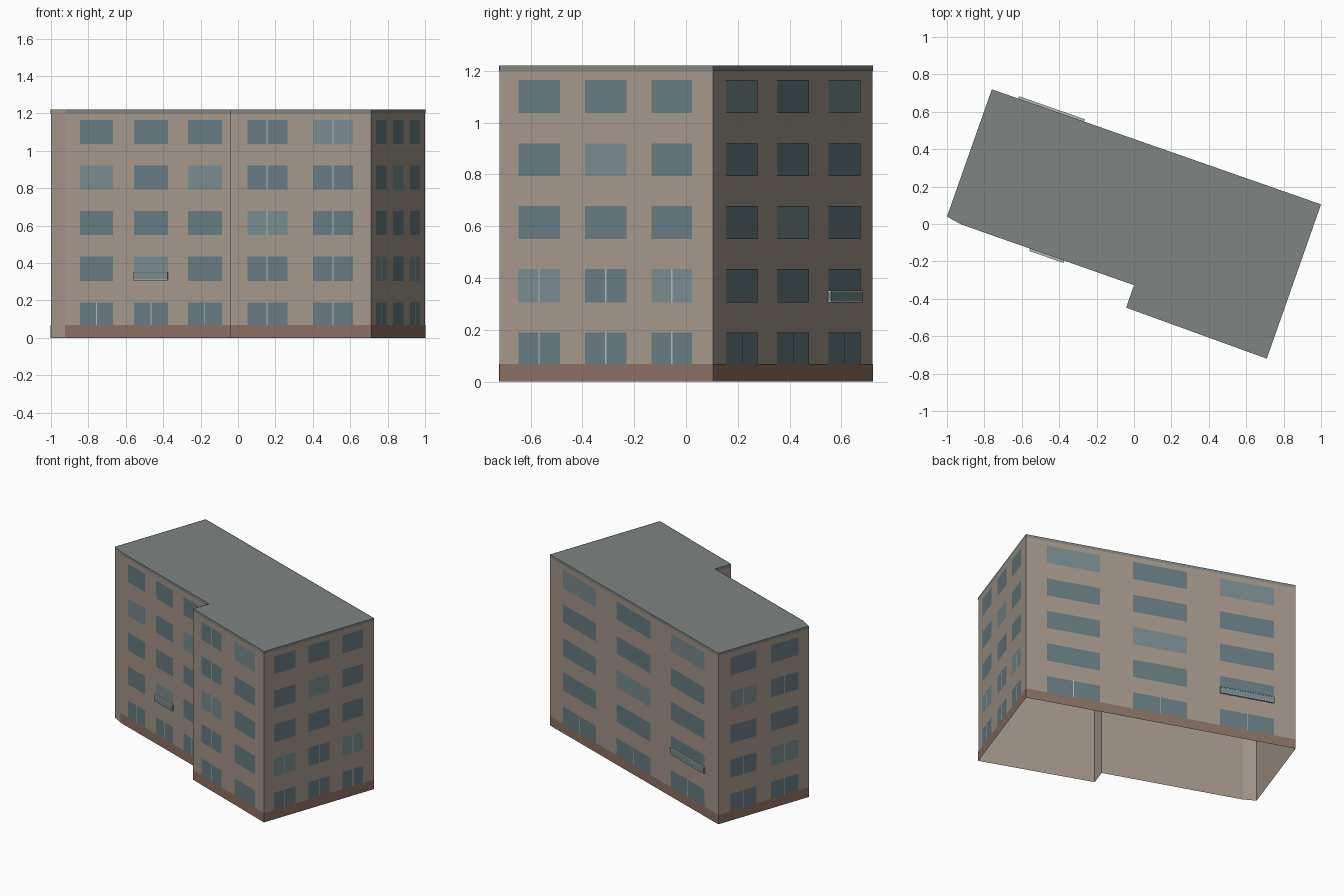
import bpy, bmesh
from mathutils import Vector

if "Cube" in bpy.data.objects:
    bpy.data.objects.remove(bpy.data.objects["Cube"])

H = 1.22
A, A2, B, C, D, E, F = [Vector((x, y, 0)) for x, y in (
    (-1, .04), (-.925, -.002), (0, -.327), (-.042, -.447),
    (.71, -.72), (1, .105), (-.76, .72))]
OUTLINE = [A, A2, B, C, D, E, F]
UP = Vector((0, 0, 1))


def material(name, rgb):
    m = bpy.data.materials.new(name)
    m.diffuse_color = (*rgb, 1)
    m.use_nodes = True
    m.node_tree.nodes["Principled BSDF"].inputs["Base Color"].default_value = m.diffuse_color
    return m


PLASTER = material("plaster", (.37, .31, .255))
GLASS = material("glass", (.135, .20, .225))
PALE_GLASS = material("pale_glass", (.19, .26, .275))
BRICK = material("brick", (.26, .165, .125))
ROOF = material("roofing", (.21, .235, .225))
FRAME = material("frame", (.45, .5, .5))


def finish(name, bm, mat):
    me = bpy.data.meshes.new(name)
    bm.to_mesh(me)
    bm.free()
    me.materials.append(mat)
    ob = bpy.data.objects.new(name, me)
    bpy.context.collection.objects.link(ob)


def panel(bm, p, q, u0, u1, z0, z1, out=.002, depth=0):
    """Upright rectangle on wall p-q, or a box when depth is given."""
    d = q - p
    n = Vector((d.y, -d.x, 0)).normalized() * out
    pts = [p + d * u + n + UP * z for u, z in ((u0, z0), (u1, z0), (u1, z1), (u0, z1))]
    f = bm.faces.new([bm.verts.new(v) for v in pts])
    if depth:
        back = [bm.verts.new(v - n.normalized() * depth) for v in pts]
        front = list(f.verts)
        for i in range(4):
            j = (i + 1) % 4
            bm.faces.new((front[j], front[i], back[i], back[j]))


# Hollow wall shell, open underneath
bm = bmesh.new()
for i, p in enumerate(OUTLINE):
    panel(bm, p, OUTLINE[(i + 1) % 7], 0, 1, 0, H, 0)
bmesh.ops.remove_doubles(bm, verts=bm.verts, dist=1e-5)
finish("walls", bm, PLASTER)

# Flat roof
bm = bmesh.new()
bm.faces.new([bm.verts.new(p + UP * H) for p in OUTLINE])
finish("roof", bm, ROOF)

# Brick base and roof-edge trim on every wall but the corner strip
base, trim = bmesh.new(), bmesh.new()
for p, q in zip(OUTLINE[1:], OUTLINE[2:] + [A]):
    panel(base, p, q, 0, 1, 0, .068)
    panel(trim, p, q, 0, 1, 1.2, H)
finish("brick_base", base, BRICK)
finish("roof_trim", trim, ROOF)

# Windows: wall, column spans along it, floors that have a centre bar
LAYOUT = [
    (A2, B, ((.087, .278), (.399, .596), (.711, .907)), (0,)),
    (C, D, ((.123, .407), (.59, .874)), (0, 1, 2, 3, 4)),
    (D, E, ((.09, .283), (.402, .595), (.713, .902)), (0, 1)),
    (E, F, ((.077, .274), (.397, .597), (.72, .92)), (0,)),
    (F, A, ((.13, .42), (.58, .88)), (0, 1, 3)),
]
FLOORS = ((.068, .19), (.305, .435), (.55, .678), (.793, .92), (1.037, 1.165))
dark, pale, bars = bmesh.new(), bmesh.new(), bmesh.new()
for w, (p, q, spans, barred) in enumerate(LAYOUT):
    for c, (u0, u1) in enumerate(spans):
        for k, (z0, z1) in enumerate(FLOORS):
            balcony = k == 1 and (w, c) in ((0, 1), (3, 2))
            lit = k and (w + 2 * c + k) % 4 == 3
            panel(pale if lit else dark, p, q, u0, u1, z0, z1)
            if k in barred:
                m, h = (u0 + u1) / 2, .0025 / (q - p).length
                panel(bars, p, q, m - h, m + h, z0, z1, .004)
            # Shallow balcony front with rails
            if balcony:
                panel(pale, p, q, u0, u1, .312, .346, .012, .012)
                panel(bars, p, q, u0, u1, .346, .352, .013, .013)
                panel(bars, p, q, u0, u1, .306, .312, .013, .013)
finish("windows", dark, GLASS)
finish("pale_windows", pale, PALE_GLASS)
finish("window_bars_and_rails", bars, FRAME)
